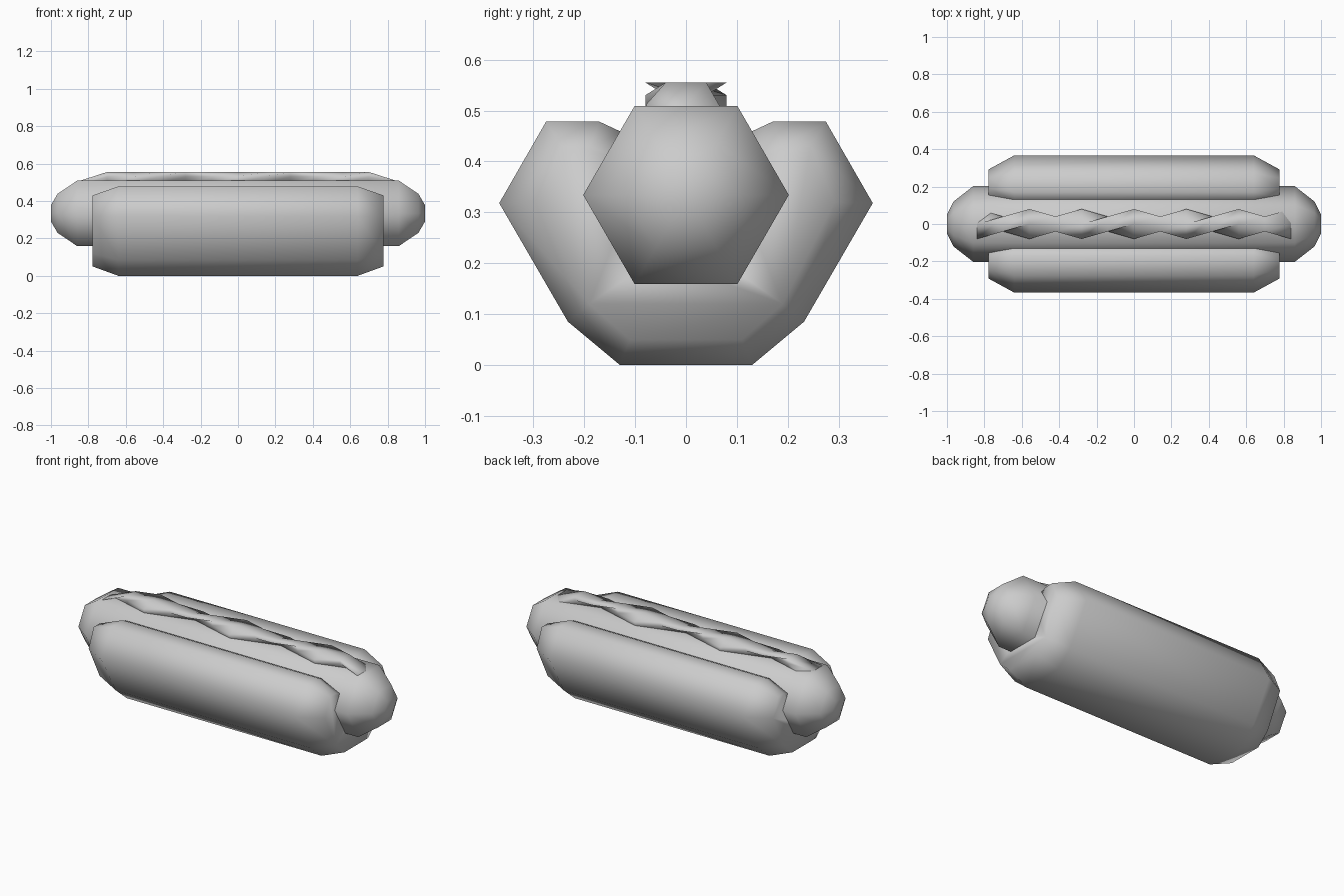
import bpy
import bmesh
from math import cos, sin, pi

if "Cube" in bpy.data.objects:
    bpy.data.objects.remove(bpy.data.objects["Cube"])


def loft(name, rings):
    """Skin a closed smooth surface through equal-sized rings of points."""
    bm = bmesh.new()
    loops = [[bm.verts.new(p) for p in ring] for ring in rings]
    n = len(loops[0])
    for a, b in zip(loops, loops[1:]):
        for i in range(n):
            j = (i + 1) % n
            bm.faces.new((a[i], a[j], b[j], b[i]))
    bm.faces.new(loops[0])
    bm.faces.new(loops[-1])
    bmesh.ops.recalc_face_normals(bm, faces=bm.faces)
    for f in bm.faces:
        f.smooth = True
    mesh = bpy.data.meshes.new(name)
    bm.to_mesh(mesh)
    bm.free()
    obj = bpy.data.objects.new(name, mesh)
    bpy.context.collection.objects.link(obj)
    return obj


def mirrored(x, half):
    """Mirror a half profile of (y, z) points into a closed ring at x."""
    return [(x, y, z) for y, z in half] + [(x, -y, z) for y, z in reversed(half)]


# Sausage: hexagonal bar with domed ends
stations = [(0.86, 0.202), (0.965, 0.12), (1.0, 0.05)]
stations = [(-x, r) for x, r in reversed(stations)] + stations
loft("sausage", [[(x, r * cos(i * pi / 3), 0.334 + r * sin(i * pi / 3))
                  for i in range(6)] for x, r in stations])

# Bun: U-shaped profile with chamfered ends
body = [(0.13, 0.0), (0.232, 0.085), (0.367, 0.318), (0.275, 0.478),
        (0.17, 0.478), (0.125, 0.457), (0.11, 0.33), (0.06, 0.22)]
tip = [(0.11, 0.05), (0.19, 0.12), (0.292, 0.32), (0.245, 0.43),
       (0.19, 0.43), (0.14, 0.41), (0.11, 0.32), (0.06, 0.21)]
loft("bun", [mirrored(-0.777, tip), mirrored(-0.64, body),
             mirrored(0.64, body), mirrored(0.777, tip)])

# Sauce: zigzag ribbon whose top edge swings opposite to its base
rings = []
for k in range(-6, 7):
    x = k * 0.14
    c = 0.04 * cos(k * pi / 2)
    drop = 0.045 if abs(k) == 6 else 0.0
    rings.append([(x, -c - 0.04, 0.495 - drop), (x, -c - 0.04, 0.53 - drop),
                  (x, c - 0.04, 0.555 - drop), (x, c + 0.04, 0.555 - drop),
                  (x, -c + 0.04, 0.53 - drop), (x, -c + 0.04, 0.495 - drop)])
loft("sauce_zigzag", rings)
